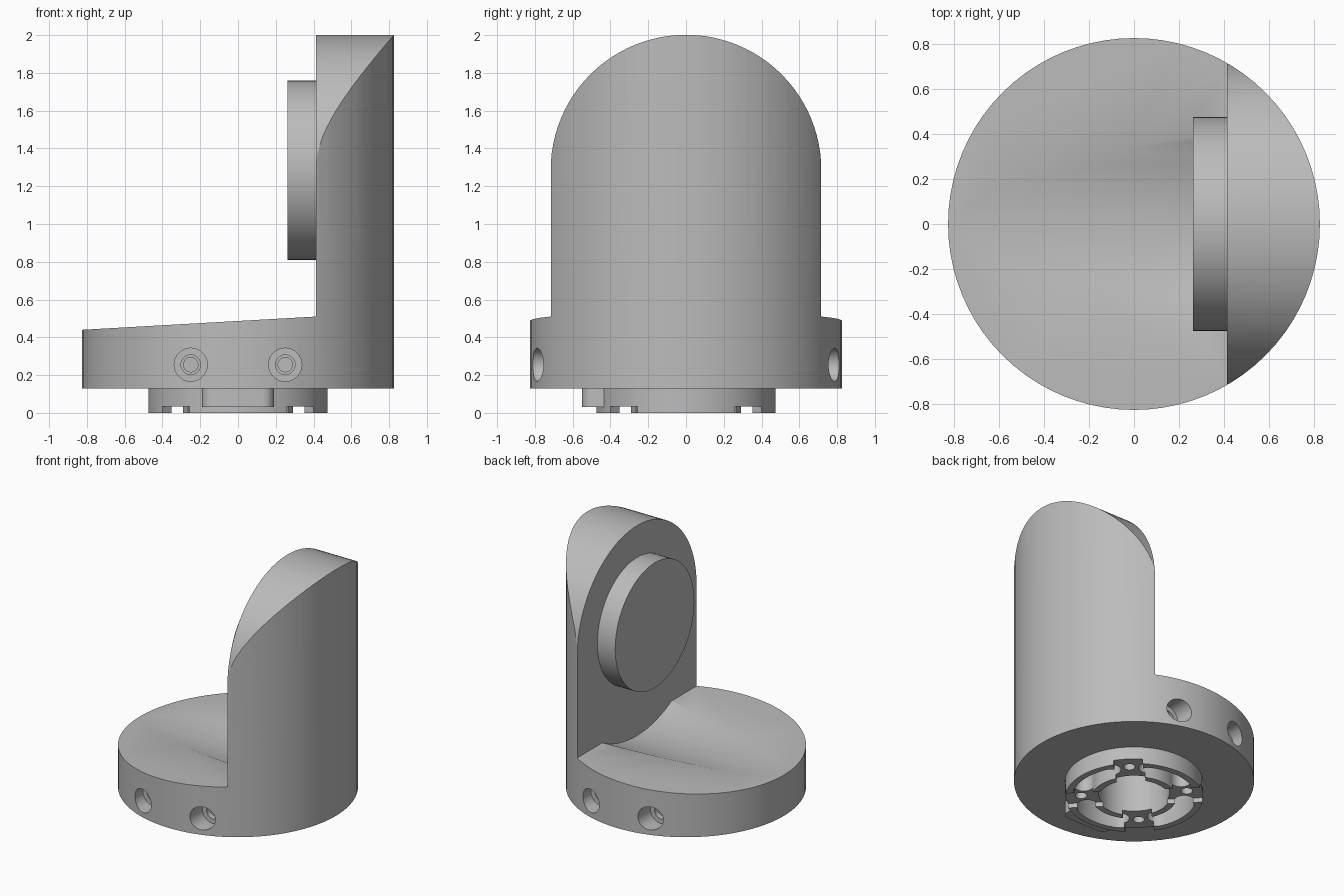
import bpy, bmesh, math
from mathutils import Matrix, Vector

if "Cube" in bpy.data.objects:
    bpy.data.objects.remove(bpy.data.objects["Cube"])

R, WALL_X, AXIS_Z = 0.827, 0.413, 1.285
ARCH = math.sqrt(R * R - WALL_X * WALL_X)

grey = bpy.data.materials.new("grey")
grey.diffuse_color = (0.5, 0.5, 0.5, 1)
grey.use_nodes = True
grey.node_tree.nodes["Principled BSDF"].inputs["Base Color"].default_value = grey.diffuse_color


def finish(name, bm):
    bmesh.ops.recalc_face_normals(bm, faces=bm.faces)
    mesh = bpy.data.meshes.new(name)
    bm.to_mesh(mesh)
    bm.free()
    mesh.materials.append(grey)
    ob = bpy.data.objects.new(name, mesh)
    bpy.context.collection.objects.link(ob)
    return ob


def cylinder(name, a, b, r1, r2=None, seg=48):
    """Cylinder or cone from point a to point b."""
    a, b = Vector(a), Vector(b)
    bm = bmesh.new()
    rot = (b - a).to_track_quat('Z', 'Y').to_matrix().to_4x4()
    bmesh.ops.create_cone(bm, cap_ends=True, segments=seg, radius1=r1,
                          radius2=r1 if r2 is None else r2, depth=(b - a).length,
                          matrix=Matrix.Translation((a + b) / 2) @ rot)
    return finish(name, bm)


def prism(name, points, direction):
    """Extrude a flat polygon along a direction."""
    bm = bmesh.new()
    face = bm.faces.new([bm.verts.new(p) for p in points])
    ext = bmesh.ops.extrude_face_region(bm, geom=[face], use_keep_orig=True)
    verts = [v for v in ext['geom'] if isinstance(v, bmesh.types.BMVert)]
    bmesh.ops.translate(bm, verts=verts, vec=direction)
    return finish(name, bm)


def combine(target, tool, op='DIFFERENCE'):
    mod = target.modifiers.new(op, 'BOOLEAN')
    mod.operation, mod.solver, mod.object = op, 'EXACT', tool
    bpy.context.view_layer.objects.active = target
    bpy.ops.object.modifier_apply(modifier=mod.name)
    bpy.data.objects.remove(tool)


def arc(cx, cy, r, a0, a1, n):
    return [(cx + r * math.cos(a0 + (a1 - a0) * i / n),
             cy + r * math.sin(a0 + (a1 - a0) * i / n)) for i in range(n + 1)]


# Round body, with the space in front of the upright removed
body = cylinder("bracket_body", (0, 0, 0.13), (0, 0, 2.1), R, seg=80)
clear = [(-1, 0.43), (WALL_X, 0.51), (WALL_X, 2.3), (-1, 2.3)]
combine(body, prism("clearance", [(x, -1, z) for x, z in clear], (0, 2, 0)))

# Arched top of the upright
arch = [(-1, AXIS_Z)] + arc(0, AXIS_Z, ARCH, math.pi, 0, 48) + [(1, AXIS_Z), (1, 2.3), (-1, 2.3)]
combine(body, prism("arch_cut", [(-1, y, z) for y, z in arch], (2, 0, 0)))

# Shallow tapering trough in the sloping floor
combine(body, cylinder("trough", (-0.9, 0, AXIS_Z), (WALL_X, 0, AXIS_Z), 0.84, 0.88, 96))

# Locating plug and rounded key underneath
combine(body, cylinder("plug", (0, 0, 0), (0, 0, 0.2), 0.475, seg=64), 'UNION')
key = [(0.19, -0.35), (-0.19, -0.35)] + arc(-0.13, -0.49, 0.06, math.pi, 1.5 * math.pi, 6) \
    + arc(0.13, -0.49, 0.06, 1.5 * math.pi, 2 * math.pi, 6)
combine(body, prism("key", [(x, y, 0.03) for x, y in key], (0, 0, 0.12)), 'UNION')

# Central bore
combine(body, cylinder("bore", (0, 0, -0.1), (0, 0, 0.34), 0.245))

for k in range(4):
    # Kidney pocket
    a, half, mid, w = k * math.pi / 2, 0.42, 0.36, 0.068
    e0, e1 = a - half, a + half
    kidney = arc(0, 0, mid + w, e0, e1, 12)
    kidney += arc(mid * math.cos(e1), mid * math.sin(e1), w, e1, e1 + math.pi, 8)[1:-1]
    kidney += arc(0, 0, mid - w, e1, e0, 12)
    kidney += arc(mid * math.cos(e0), mid * math.sin(e0), w, e0 + math.pi, e0 + 2 * math.pi, 8)[1:-1]
    combine(body, prism("kidney", [(x, y, -0.1) for x, y in kidney], (0, 0, 0.34)))
    # Diagonal slot with a small screw hole
    d = a + math.pi / 4
    u, v = Vector((math.cos(d), math.sin(d), 0)), Vector((-math.sin(d), math.cos(d), 0))
    down = Vector((0, 0, -0.1))
    slot = [u * s + v * t + down for s, t in ((0.2, -0.1), (0.6, -0.1), (0.6, 0.1), (0.2, 0.1))]
    combine(body, prism("slot", slot, (0, 0, 0.135)))
    combine(body, cylinder("screw_hole", u * 0.365 + down, u * 0.365 + Vector((0, 0, 0.2)), 0.04, seg=20))

# Counterbored side holes, front and back
for sx in (-0.25, 0.25):
    for sy in (-1, 1):
        for r, depth in ((0.088, 0.66), (0.052, 0.62), (0.038, 0.52)):
            combine(body, cylinder("side_hole", (sx, sy * 0.95, 0.255), (sx, sy * depth, 0.255), r, seg=28))

# Round boss on the upright
boss = cylinder("round_boss", (0.263, 0, AXIS_Z), (WALL_X + 0.02, 0, AXIS_Z), 0.475, seg=64)

for ob in (body, boss):
    bpy.ops.object.select_all(action='DESELECT')
    ob.select_set(True)
    bpy.context.view_layer.objects.active = ob
    bpy.ops.object.shade_smooth_by_angle(angle=math.radians(25))
